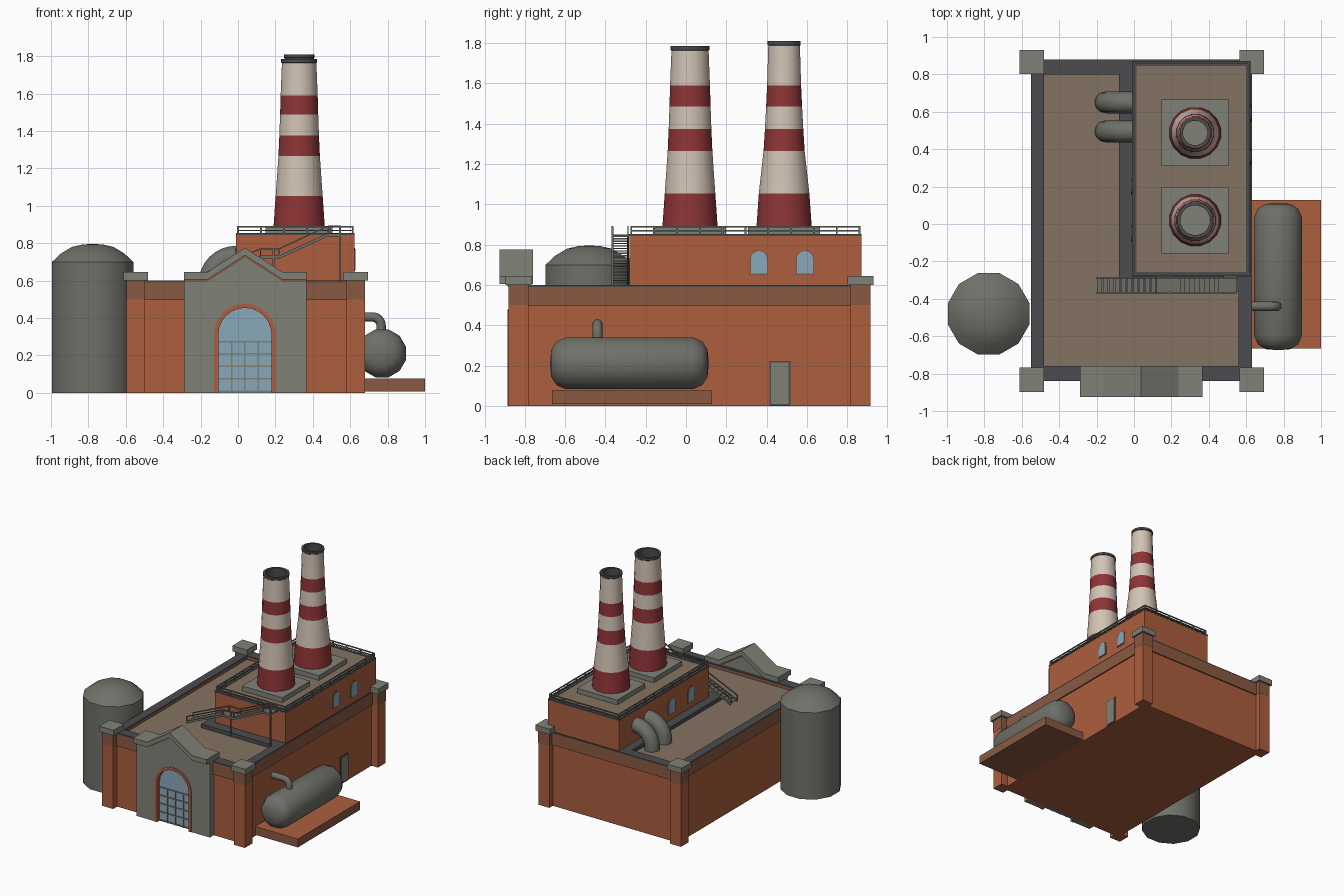
import bpy, bmesh, math
from mathutils import Vector, Matrix

if "Cube" in bpy.data.objects:
    bpy.data.objects.remove(bpy.data.objects["Cube"])


def material(name, *rgb):
    col = [(c / 255 / 12.92 if c < 11 else ((c / 255 + 0.055) / 1.055) ** 2.4) for c in rgb] + [1]
    m = bpy.data.materials.new(name)
    m.use_nodes = True
    m.diffuse_color = col
    m.node_tree.nodes["Principled BSDF"].inputs["Base Color"].default_value = col
    return m


BRICK = material("brick", 172, 94, 62)
TRIM = material("brown_trim", 138, 90, 66)
STONE = material("stone", 128, 130, 120)
METAL = material("metal", 112, 112, 106)
DARK = material("dark_coping", 76, 76, 79)
ROOF = material("tan_roof", 132, 116, 98)
WHITE = material("chimney_white", 210, 195, 181)
RED = material("chimney_red", 142, 52, 54)
GLASS = material("glass", 138, 168, 186)


def finish(name, bm, mats, smooth=False):
    bmesh.ops.recalc_face_normals(bm, faces=bm.faces)
    me = bpy.data.meshes.new(name)
    bm.to_mesh(me)
    bm.free()
    for m in mats:
        me.materials.append(m)
    ob = bpy.data.objects.new(name, me)
    bpy.context.collection.objects.link(ob)
    if smooth:
        bpy.ops.object.select_all(action='DESELECT')
        ob.select_set(True)
        bpy.context.view_layer.objects.active = ob
        bpy.ops.object.shade_smooth_by_angle(angle=math.radians(35))
    return ob


def add_box(bm, x0, x1, y0, y1, z0, z1):
    mat = Matrix.Translation(((x0 + x1) / 2, (y0 + y1) / 2, (z0 + z1) / 2))
    bmesh.ops.create_cube(bm, size=1, matrix=mat @ Matrix.Diagonal((x1 - x0, y1 - y0, z1 - z0, 1)))


def boxes(name, mat, *items):
    bm = bmesh.new()
    for b in items:
        add_box(bm, *b)
    return finish(name, bm, [mat])


def ring(name, mat, x0, x1, y0, y1, z0, z1, w, d):
    """Rectangular frame with side width w and end width d."""
    return boxes(name, mat, (x0, x0 + w, y0, y1, z0, z1), (x1 - w, x1, y0, y1, z0, z1),
                 (x0 + w, x1 - w, y0, y0 + d, z0, z1), (x0 + w, x1 - w, y1 - d, y1, z0, z1))


def add_bar(bm, p, q, w, h):
    """Square bar from p to q."""
    p, q = Vector(p), Vector(q)
    rot = (q - p).to_track_quat('X', 'Z').to_matrix().to_4x4()
    size = Matrix.Diagonal(((q - p).length, w, h, 1))
    bmesh.ops.create_cube(bm, size=1, matrix=Matrix.Translation((p + q) / 2) @ rot @ size)


def prism(name, mat, pts, a, b, axis='y'):
    """Extrude an outline of (u, z) points along y or x."""
    bm = bmesh.new()
    place = (lambda u, z, t: (u, t, z)) if axis == 'y' else (lambda u, z, t: (t, u, z))
    f = bm.faces.new([bm.verts.new(place(u, z, a)) for u, z in pts])
    new = bmesh.ops.extrude_face_region(bm, geom=[f])["geom"]
    shift = Vector(place(0, 0, b - a))
    bmesh.ops.translate(bm, vec=shift, verts=[v for v in new if isinstance(v, bmesh.types.BMVert)])
    return finish(name, bm, [mat])


def arch(c, r, z0, spring, n=12):
    """Arched outline from lower left to lower right."""
    curve = [(c - r * math.cos(math.pi * i / n), spring + r * math.sin(math.pi * i / n)) for i in range(n + 1)]
    return [(c - r, z0)] + curve + [(c + r, z0)]


def lathe(name, mats, profile, n, matrix):
    """Spin (radius, height, material index of the segment above)."""
    bm = bmesh.new()
    rings = [[bm.verts.new((r * math.cos(math.tau * (i + .5) / n), r * math.sin(math.tau * (i + .5) / n), z))
              for i in range(n)] for r, z, _ in profile]
    for k in range(len(rings) - 1):
        for i in range(n):
            j = (i + 1) % n
            f = bm.faces.new((rings[k][i], rings[k][j], rings[k + 1][j], rings[k + 1][i]))
            f.material_index = profile[k][2]
    bmesh.ops.remove_doubles(bm, verts=bm.verts, dist=0.0001)
    ob = finish(name, bm, mats, True)
    ob.matrix_world = matrix
    return ob


def elbow(name, mat, start, bend, end, centre, r):
    """Round pipe: straight start, quarter bend in the xz plane, straight end."""
    cx, y, cz, side = *centre, bend
    arc = [(cx + side * math.cos(a), y, cz + abs(side) * math.sin(a))
           for a in [math.pi / 2 * i / 8 for i in range(9)]]
    pts = [start] + arc + [end]
    cu = bpy.data.curves.new(name, 'CURVE')
    cu.dimensions = '3D'
    cu.bevel_depth, cu.bevel_resolution, cu.use_fill_caps = r, 4, True
    sp = cu.splines.new('POLY')
    sp.points.add(len(pts) - 1)
    for p, co in zip(sp.points, pts):
        p.co = (*co, 1)
    cu.materials.append(mat)
    ob = bpy.data.objects.new(name, cu)
    bpy.context.collection.objects.link(ob)
    bpy.ops.object.select_all(action='DESELECT')
    ob.select_set(True)
    bpy.context.view_layer.objects.active = ob
    bpy.ops.object.convert(target='MESH')


# Main hall with parapet and flat roof
boxes("hall_walls", BRICK, (-.54, .62, -.83, .87, 0, .5))
ring("parapet", TRIM, -.55, .63, -.84, .88, .495, .59, .07, .08)
ring("parapet_coping", DARK, -.55, .63, -.84, .88, .59, .6, .07, .08)
boxes("hall_roof", ROOF, (-.49, .57, -.77, .81, .5, .57))
boxes("block_ledge", DARK, (-.08, 0, -.36, .8, .57, .6), (0, .56, -.36, -.27, .57, .6))

# Corner pillars
corners = [(x, y) for x in (-.547, .629) for y in (-.832, .866)]
for name, mat, h, z0, z1 in (("pillars", BRICK, .049, 0, .5), ("pillar_bands", TRIM, .05, .5, .6),
                             ("pillar_caps", STONE, .065, .6, .645)):
    boxes(name, mat, *[(x - h, x + h, y - h, y + h, z0, z1) for x, y in corners])

# Entrance portico with arched opening
C = .037
gable = [(-.29, .645), (-.165, .645), (C, .775), (C + .202, .645), (.365, .645)]
lower = [(x, z - .04) for x, z in gable]
prism("gable_cap", STONE, gable + lower[::-1], -.925, -.76)
prism("gable_moulding", TRIM, lower + [(x, z - .012) for x, z in lower[::-1]], -.887, -.77)
prism("portico_wall", STONE, [(-.29, 0)] + lower + [(.365, 0)] + arch(C, .163, 0, .312)[::-1], -.88, -.78)
prism("door_surround", BRICK, arch(C, .165, 0, .312) + arch(C, .142, 0, .312)[::-1], -.885, -.83)
prism("door_glass", GLASS, arch(C, .143, 0, .312), -.85, -.832)
bars = [(C + d - .004, C + d + .004, -.857, -.849, 0, .275) for d in (-.071, 0, .071)]
bars += [(C - .142, C + .142, -.857, -.849, z - .004, z + .004) for z in (.008, .075, .142, .208, .273)]
boxes("door_bars", STONE, *bars)

# Upper block
boxes("upper_block", BRICK, (-.01, .622, -.28, .87, .565, .845))
boxes("upper_roof", ROOF, (.01, .6, -.26, .85, .84, .851))
ring("upper_coping", DARK, -.012, .624, -.282, .872, .843, .854, .026, .026)
for side, x, centres in (("right", .622, (.362, .59)), ("left", -.01, (.2, -.05))):
    s = 1 if side == "right" else -1
    for i, y in enumerate(centres):
        prism(f"{side}_window_frame_{i}", TRIM, arch(y, .046, .65, .728), x, x + s * .004, 'x')
        prism(f"{side}_window_{i}", GLASS, arch(y, .04, .656, .728), x, x + s * .007, 'x')

# Roof railing
bm = bmesh.new()
X0, X1, Y0, Y1 = 0, .614, -.272, .862
for z in (.868, .888):
    loop = [(X0, Y0, z), (X1, Y0, z), (X1, Y1, z), (X0, Y1, z)]
    for i in range(4):
        add_bar(bm, loop[i], loop[(i + 1) % 4], .009, .007)
for i in range(6):
    x = X0 + (X1 - X0) * i / 5
    for y in (Y0, Y1):
        add_bar(bm, (x, y, .85), (x, y, .89), .009, .009)
for i in range(1, 10):
    y = Y0 + (Y1 - Y0) * i / 10
    for x in (X0, X1):
        add_bar(bm, (x, y, .85), (x, y, .89), .009, .009)
finish("roof_railing", bm, [METAL])

# Roof stairs: two flights, two landings, handrails and posts
bm = bmesh.new()
path = [(-.2, .59), (.12, .73), (.22, .73), (.48, .85), (.55, .85)]
for (xa, za), (xb, zb) in zip(path, path[1:]):
    if za == zb:
        add_box(bm, xa, xb, -.37, -.28, za - .008, za)
    else:
        for i in range(10):
            x, z = xa + (xb - xa) * (i + .5) / 10, za + (zb - za) * (i + .5) / 10
            add_box(bm, x - .014, x + .014, -.365, -.285, z - .006, z)
    for y in (-.367, -.288):
        add_bar(bm, (xa, y, za - .005), (xb, y, zb - .005), .008, .016)
        add_bar(bm, (xa, y, za + .04), (xb, y, zb + .04), .007, .007)
        add_bar(bm, (xa, y, za), (xa, y, za + .04), .007, .007)
for x in (.19, .545):
    add_bar(bm, (x, -.365, .57), (x, -.365, .89 if x > .5 else .77), .009, .009)
finish("roof_stairs", bm, [METAL])

# Chimneys on stone bases
levels = (.885, 1.053, 1.265, 1.375, 1.487, 1.59)
for name, y, top, radii in (("front", .02, 1.785, (.14, .128, .113, .108, .104, .101, .094)),
                            ("back", .487, 1.81, (.14, .128, .104, .097, .091, .086, .08))):
    boxes(f"{name}_chimney_base", STONE, (.148, .506, y - .178, y + .178, .845, .89))
    r = radii[-1]
    prof = [(a, z, i % 2) for i, (a, z) in enumerate(zip(radii, levels))]
    prof += [(r, top - .022, 2), (r + .004, top - .018, 2), (r + .004, top, 2), (r - .014, top, 2),
             (r - .014, .9, 3), (0, .9, 3)]
    lathe(f"{name}_chimney", [RED, WHITE, DARK, STONE], prof, 16, Matrix.Translation((.327, y, 0)))

# Twin roof ducts bending into the upper block
for i, y in enumerate((.495, .65)):
    elbow(f"roof_duct_{i}", METAL, (-.153, y, .56), -.143, (.01, y, .728), (-.01, y, .585), .058)

# Standing tank
lathe("standing_tank", [METAL], [(0, 0, 0), (.225, 0, 0), (.225, .7, 0), (.175, .745, 0), (.115, .78, 0),
      (.055, .793, 0), (0, .796, 0)], 12, Matrix.Translation((-.777, -.48, 0)))

# Lying tank on a slab with its feed pipe
slab = boxes("tank_slab", TRIM, (.61, 1, -.665, .128, .008, .076))
slab.data.materials.append(BRICK)
for f in slab.data.polygons:
    f.material_index = int(f.normal.z > .5)
half = [(.133, .315), (.112, .362), (.07, .388), (0, .394)]
lathe("lying_tank", [METAL], [(r, -h, 0) for r, h in half[::-1]] + [(r, h, 0) for r, h in half], 12,
      Matrix.Translation((.77, -.281, .211)) @ Matrix.Rotation(math.pi / 2, 4, 'X'))
elbow("feed_pipe", METAL, (.765, -.44, .33), .045, (.61, -.44, .405), (.72, -.44, .36), .025)

# Side door
boxes("side_door_frame", DARK, (.61, .624, .415, .518, 0, .222))
boxes("side_door", STONE, (.61, .628, .423, .51, .01, .214))
